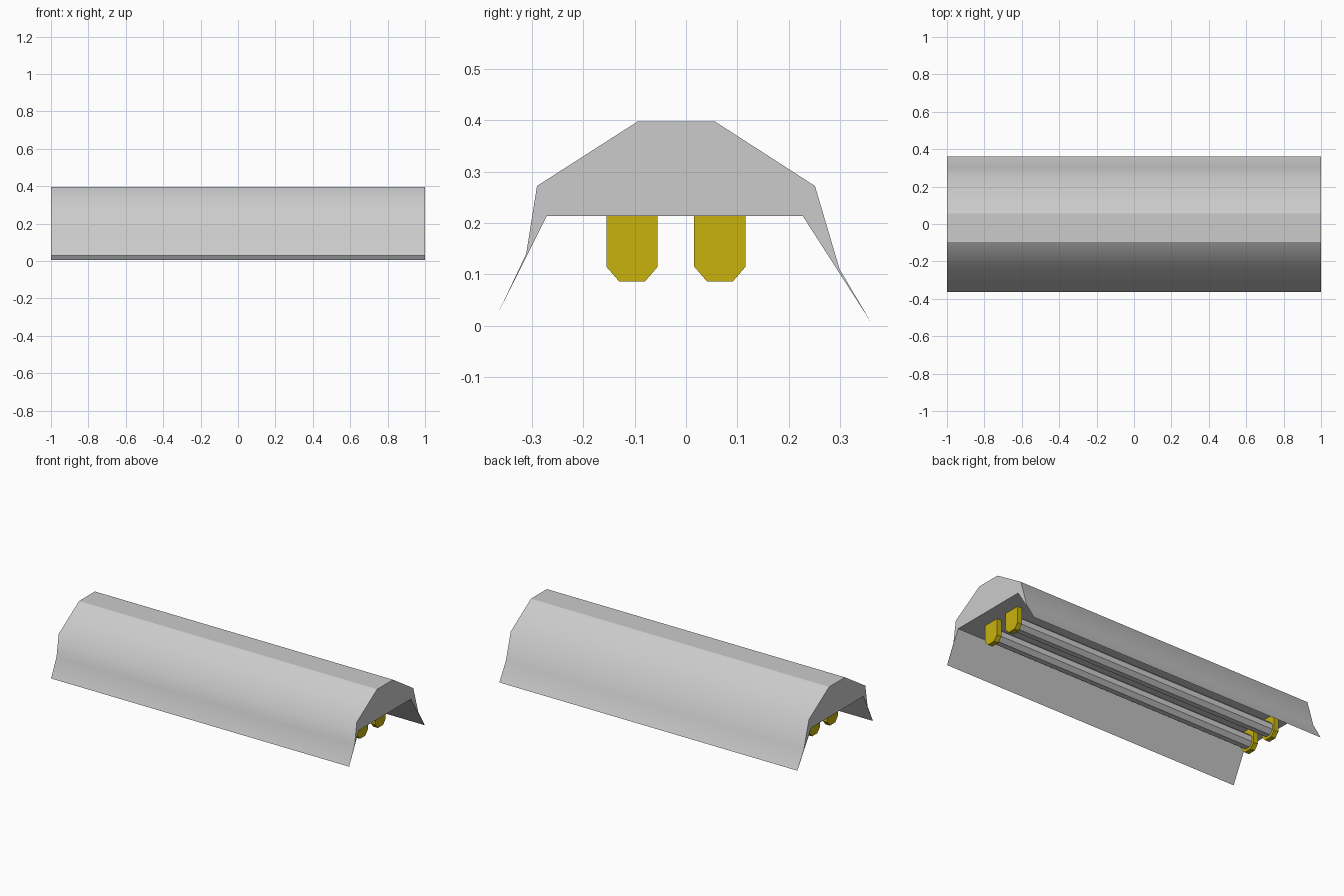
import bpy, bmesh, math

if "Cube" in bpy.data.objects:
    bpy.data.objects.remove(bpy.data.objects["Cube"])

def extrude_x(name, profile, x0, x1, soft=(), mat=None):
    """Solid prism: (y, z) profile swept from x0 to x1; 'soft' corners are smooth-shaded."""
    bm = bmesh.new()
    a = [bm.verts.new((x0, y, z)) for y, z in profile]
    b = [bm.verts.new((x1, y, z)) for y, z in profile]
    n = len(profile)
    bm.faces.new(a)
    bm.faces.new(b[::-1])
    for i in range(n):
        j = (i + 1) % n
        f = bm.faces.new((a[j], a[i], b[i], b[j]))
        f.smooth = bool(soft)
    for e in bm.edges:
        e.smooth = False
    for i in soft:
        bm.edges.get((a[i], b[i])).smooth = True
    bmesh.ops.recalc_face_normals(bm, faces=bm.faces)
    me = bpy.data.meshes.new(name)
    bm.to_mesh(me)
    bm.free()
    ob = bpy.data.objects.new(name, me)
    bpy.context.collection.objects.link(ob)
    if mat:
        me.materials.append(mat)
    return ob

yellow = bpy.data.materials.new("yellow")
yellow.diffuse_color = (0.58, 0.45, 0.004, 1)
yellow.use_nodes = True
yellow.node_tree.nodes["Principled BSDF"].inputs["Base Color"].default_value = yellow.diffuse_color

# Reflector housing with thin flared wings
extrude_x("housing", [(-0.363, 0.03), (-0.311, 0.14), (-0.29, 0.272), (-0.095, 0.397),
                      (0.057, 0.397), (0.251, 0.272), (0.299, 0.11), (0.361, 0.005),
                      (0.227, 0.214), (-0.271, 0.214)], -1, 1, soft=(1, 2, 5, 6))

# Two lamp tubes, each held by a socket at both ends
for side, cy in (("front", -0.105), ("back", 0.066)):
    socket = [(cy - 0.05, 0.214), (cy - 0.05, 0.115), (cy - 0.025, 0.086),
              (cy + 0.025, 0.086), (cy + 0.05, 0.115), (cy + 0.05, 0.214)]
    for end, s in (("left", -1), ("right", 1)):
        extrude_x(f"{side}_{end}_socket", socket, s * 0.88, s * 0.91, mat=yellow)
    ring = [math.radians(22.5 + 45 * k) for k in range(8)]
    extrude_x(f"{side}_tube", [(cy + 0.042 * math.cos(t), 0.14 + 0.042 * math.sin(t))
                               for t in ring], -0.885, 0.885)
